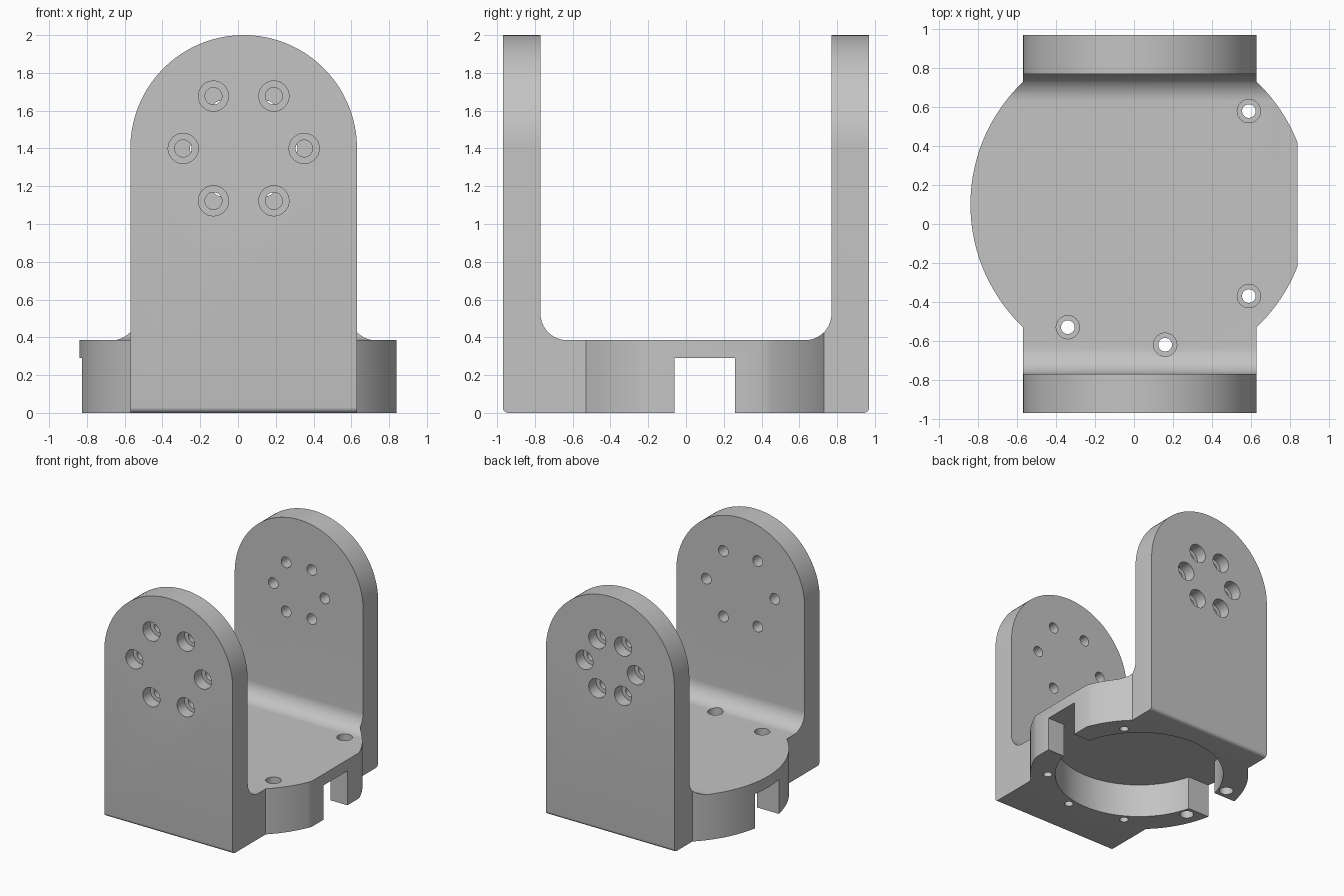
import bpy, bmesh, math
from mathutils import Vector, Matrix

if "Cube" in bpy.data.objects:
    bpy.data.objects.remove(bpy.data.objects["Cube"], do_unlink=True)

CX = 0.03                      # arm centre line
DISC = Vector((CX, 0.1, 0))    # centre of the round base
ARM_W, DISC_R = 0.6, 0.87
ARCH_Z, FLOOR, POCKET = 1.4, 0.385, 0.29


def arc(cx, cy, r, start, end, n):
    """Points on an arc, angles in degrees."""
    return [(cx + r * math.cos(math.radians(start + (end - start) * i / n)),
             cy + r * math.sin(math.radians(start + (end - start) * i / n)))
            for i in range(n + 1)]


def loft(bm, rings):
    """Skin a closed solid through rings of points."""
    loops = [[bm.verts.new(p) for p in ring] for ring in rings]
    for a, b in zip(loops, loops[1:]):
        for i in range(len(a)):
            j = (i + 1) % len(a)
            bm.faces.new((a[i], a[j], b[j], b[i]))
    bm.faces.new(loops[0])
    bm.faces.new(loops[-1])


def bore(bm, matrix, steps, n=32):
    """Stepped round hole along local z; steps are (depth, radius)."""
    ring = arc(0, 0, 1, 0, 360, n)[:-1]
    loft(bm, [[matrix @ Vector((x * r, y * r, z)) for x, y in ring] for z, r in steps])


def finish(bm, name):
    bmesh.ops.recalc_face_normals(bm, faces=bm.faces[:])
    mesh = bpy.data.meshes.new(name)
    bm.to_mesh(mesh)
    bm.free()
    obj = bpy.data.objects.new(name, mesh)
    bpy.context.collection.objects.link(obj)
    return obj


def prism(name, points, axis, lo, hi):
    """Extrude a flat outline along an axis."""
    place = {"X": lambda p, d: (d, p[0], p[1]),
             "Y": lambda p, d: (p[0], d, p[1]),
             "Z": lambda p, d: (p[0], p[1], d)}[axis]
    bm = bmesh.new()
    loft(bm, [[place(p, d) for p in points] for d in (lo, hi)])
    return finish(bm, name)


def combine(target, tool, operation):
    mod = target.modifiers.new(operation.title(), "BOOLEAN")
    mod.operation, mod.solver, mod.object = operation, "EXACT", tool
    bpy.context.view_layer.objects.active = target
    bpy.ops.object.modifier_apply(modifier=mod.name)
    bpy.data.objects.remove(tool, do_unlink=True)


# U-shaped side profile with inner fillets and rounded bottom edges
half = arc(0.94, 0.03, 0.03, -90, 0, 6) + [(0.97, 2.2), (0.77, 2.2)]
half += arc(0.63, FLOOR + 0.14, 0.14, 0, -90, 16)
profile = half + [(-y, z) for y, z in reversed(half)]
bracket = prism("bracket", profile, "X", -1.2, 1.2)

# Plan limits: arched arms joined with the round base, flat on one side
arch = arc(CX, ARCH_Z, ARM_W, 0, 180, 64) + [(CX - ARM_W, -0.2), (CX + ARM_W, -0.2)]
limits = prism("limits", arch, "Y", -1.2, 1.2)
edge = math.degrees(math.acos((0.84 - CX) / DISC_R))
round_base = arc(DISC.x, DISC.y, DISC_R, edge, 360 - edge, 128)
combine(limits, prism("round_base", round_base, "Z", -0.1, 0.6), "UNION")
combine(bracket, limits, "INTERSECT")

# Round pocket underneath and the slot across its wall
pocket = arc(DISC.x, DISC.y, 0.67, 0, 360, 96)[:-1]
combine(bracket, prism("pocket", pocket, "Z", -0.1, POCKET), "DIFFERENCE")
slot = [(-0.06, -0.1), (0.26, -0.1), (0.26, POCKET), (-0.06, POCKET)]
combine(bracket, prism("slot", slot, "X", -1.1, 1.1), "DIFFERENCE")

# Screw holes: six counterbored in each arm, depth measured inward from the face
holes = bmesh.new()
arm_steps = [(-0.05, 0.08), (0.1, 0.08), (0.1, 0.045), (0.3, 0.045)]
for side, ring_r in ((-1, 0.32), (1, 0.24)):
    turn = Matrix.Rotation(math.radians(90 * side), 4, "X")
    for x, z in arc(CX, ARCH_Z, ring_r, 0, 360, 6)[:-1]:
        bore(holes, Matrix.Translation((x, 0.97 * side, z)) @ turn, arm_steps)

# Counterbored holes through the base floor
floor_steps = [(-0.5, 0.035), (-0.08, 0.035), (-0.08, 0.06), (0.08, 0.06)]
for x, y in ((0.59, 0.58), (0.59, -0.37), (-0.34, -0.53), (0.16, -0.62)):
    bore(holes, Matrix.Translation((x, y, FLOOR)), floor_steps)

# Blind holes underneath, either side of the slot
for side in (-1, 1):
    spot = DISC + Vector((-0.7, 0.245 * side, 0))
    bore(holes, Matrix.Translation(spot), [(-0.1, 0.055), (0.2, 0.055)])
combine(bracket, finish(holes, "screw_holes"), "DIFFERENCE")

# Material and shading
grey = bpy.data.materials.new("light grey")
grey.use_nodes = True
colour = (0.55, 0.55, 0.55, 1)
grey.diffuse_color = colour
grey.node_tree.nodes["Principled BSDF"].inputs["Base Color"].default_value = colour
bracket.data.materials.clear()
bracket.data.materials.append(grey)
for face in bracket.data.polygons:
    face.material_index = 0
bpy.ops.object.select_all(action="DESELECT")
bracket.select_set(True)
bpy.context.view_layer.objects.active = bracket
bpy.ops.object.shade_smooth_by_angle(angle=math.radians(30))
